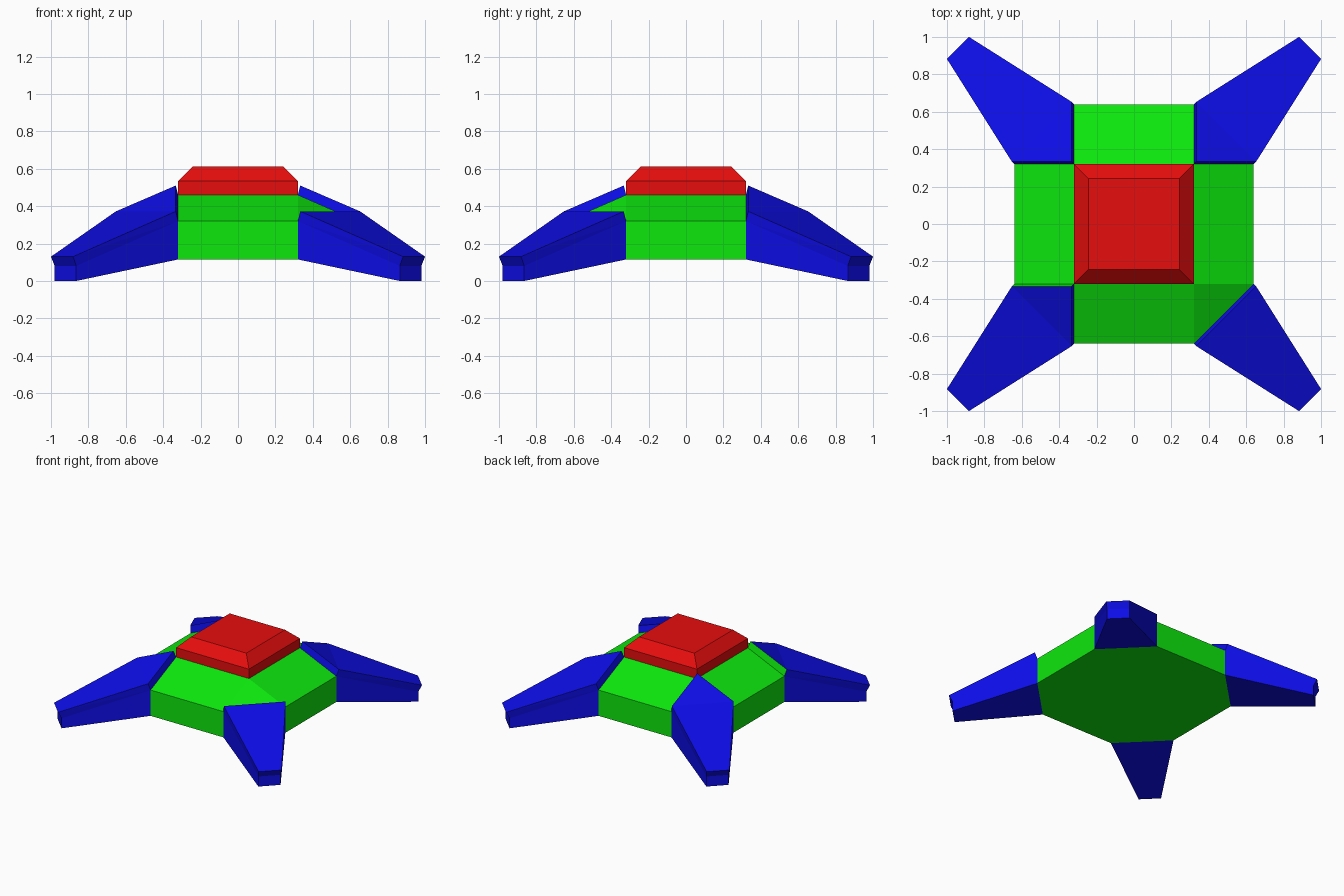
import bpy, bmesh
from mathutils import Vector

if "Cube" in bpy.data.objects:
    bpy.data.objects.remove(bpy.data.objects["Cube"])


def material(name, color):
    m = bpy.data.materials.new(name)
    m.diffuse_color = (*color, 1)
    m.use_nodes = True
    m.node_tree.nodes["Principled BSDF"].inputs["Base Color"].default_value = m.diffuse_color
    return m


RED = material("red", (0.8, 0.004, 0.004))
GREEN = material("green", (0.004, 0.8, 0.004))
BLUE = material("blue", (0.004, 0.004, 0.8))


def hull(bm, points):
    """Add one closed convex solid to the mesh."""
    verts = [bm.verts.new(p) for p in points]
    bmesh.ops.convex_hull(bm, input=verts)


def finish(bm, name, mats):
    bmesh.ops.dissolve_limit(bm, angle_limit=0.01, verts=bm.verts[:], edges=bm.edges[:])
    bmesh.ops.recalc_face_normals(bm, faces=bm.faces[:])
    me = bpy.data.meshes.new(name)
    for m in mats:
        me.materials.append(m)
    bm.to_mesh(me)
    bm.free()
    ob = bpy.data.objects.new(name, me)
    bpy.context.collection.objects.link(ob)
    return ob


def square(r, z):
    return [(x, y, z) for x in (-r, r) for y in (-r, r)]


def octagon(a, b, z):
    return [(sx * p, sy * q, z) for sx in (-1, 1) for sy in (-1, 1)
            for p, q in ((a, b), (b, a))]


IN, OUT = 0.32, 0.64

# Green hull: octagonal sides rising to a square top
bm = bmesh.new()
hull(bm, octagon(OUT, IN, 0.115) + octagon(OUT, IN, 0.32) + square(IN, 0.46))
finish(bm, "body", [GREEN])

# Red bevelled cap
bm = bmesh.new()
hull(bm, square(IN, 0.46) + square(IN, 0.535) + square(0.243, 0.612))
finish(bm, "top_cap", [RED])


def pair(a, b, z):
    """Two points mirrored about the diagonal."""
    return [Vector((a, b, z)), Vector((b, a, z))]


def leg(name, sx, sy, with_corner):
    def place(points):
        return [(p.x * sx, p.y * sy, p.z) for p in points]

    root_low, root = pair(OUT, IN, 0.115), pair(OUT, IN, 0.32)
    tip_low, tip = pair(0.98, 0.865, 0), pair(0.98, 0.865, 0.08)
    root_top = pair(OUT + 0.013, IN + 0.013, 0.372)
    tip_top = pair(1.0, 0.882, 0.13)
    bm = bmesh.new()
    # lower strut, then the armour plate lying on it
    hull(bm, place(root_low + root + tip_low + tip))
    hull(bm, place(root + tip + root_top + tip_top))
    if with_corner:
        # plate continues over the body's corner slope
        peak = [Vector((IN, IN, 0.46)), Vector((IN + 0.013, IN + 0.013, 0.51))]
        hull(bm, place(root + root_top + peak))
    ob = finish(bm, name, [BLUE, GREEN])
    # the front left plate has one green edge, facing the back
    if (sx, sy) == (-1, -1):
        for p in ob.data.polygons:
            if p.normal.y > 0.9 and abs(p.center.y) < 0.36:
                p.material_index = 1


# Four legs; the front right one has no corner plate
for sy, end in ((-1, "front"), (1, "back")):
    for sx, side in ((-1, "left"), (1, "right")):
        leg(f"{end}_{side}_leg", sx, sy, (sx, sy) != (1, -1))
